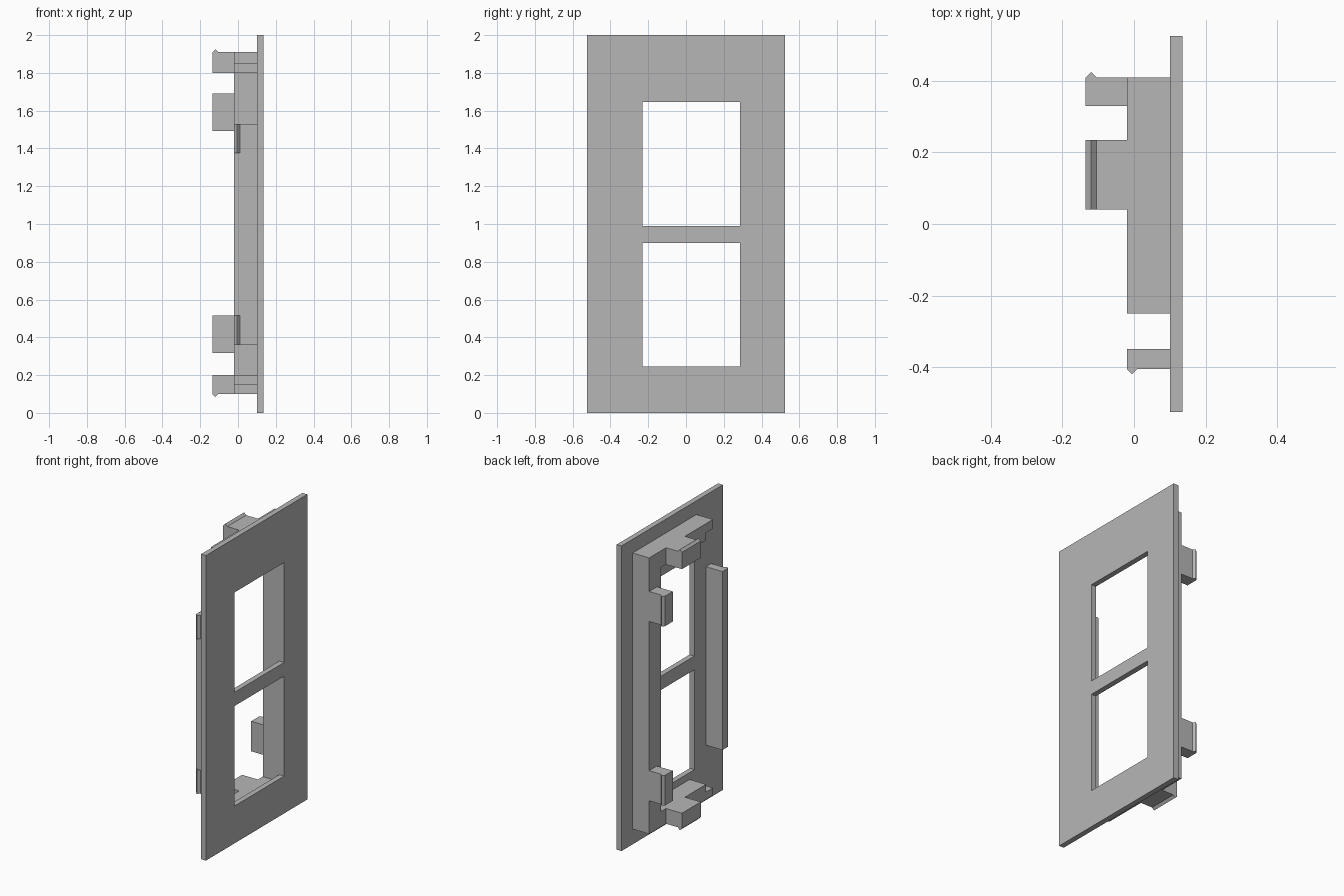
import bpy
import bmesh

cube = bpy.data.objects.get("Cube")
if cube:
    bpy.data.objects.remove(cube, do_unlink=True)

grey = bpy.data.materials.new("plain grey")
grey.use_nodes = True
grey.diffuse_color = (0.47, 0.47, 0.47, 1)
grey.node_tree.nodes["Principled BSDF"].inputs["Base Color"].default_value = grey.diffuse_color


def finish(name, bm):
    bmesh.ops.recalc_face_normals(bm, faces=bm.faces)
    mesh = bpy.data.meshes.new(name)
    bm.to_mesh(mesh)
    bm.free()
    mesh.materials.append(grey)
    obj = bpy.data.objects.new(name, mesh)
    bpy.context.collection.objects.link(obj)
    return obj


def extrude(bm, faces, axis, distance):
    """Give flat faces a thickness along one axis."""
    offset = [0, 0, 0]
    offset[axis] = distance
    geom = bmesh.ops.extrude_face_region(bm, geom=faces, use_keep_orig=True)["geom"]
    verts = [g for g in geom if isinstance(g, bmesh.types.BMVert)]
    bmesh.ops.translate(bm, verts=verts, vec=offset)


def prism(name, profile, axis, lo, hi):
    """Extrude a 2D profile along an axis; its coordinates keep x, y, z order."""
    bm = bmesh.new()
    verts = []
    for point in profile:
        co = list(point)
        co.insert(axis, lo)
        verts.append(bm.verts.new(co))
    extrude(bm, [bm.faces.new(verts)], axis, hi - lo)
    return finish(name, bm)


def hooked(x0, x1, inner, outer, bump=0.015):
    """Rectangle with a small snap ridge at the x0 end of its outer edge."""
    tip = outer + (bump if outer > inner else -bump)
    return [(x0, inner), (x0, outer), (x0 + bump, tip),
            (x0 + 2 * bump, outer), (x1, outer), (x1, inner)]


TIP, RIM, BACK, FACE = -0.135, -0.02, 0.10, 0.135

# Cover plate: a grid of cells with the two window cells left open
ys = [-0.525, -0.23, 0.285, 0.525]
zs = [0, 0.245, 0.90, 0.99, 1.645, 2]
bm = bmesh.new()
grid = [[bm.verts.new((BACK, y, z)) for z in zs] for y in ys]
cells = []
for i in range(len(ys) - 1):
    for j in range(len(zs) - 1):
        if i == 1 and j in (1, 3):
            continue
        cells.append(bm.faces.new((grid[i][j], grid[i + 1][j],
                                   grid[i + 1][j + 1], grid[i][j + 1])))
extrude(bm, cells, 0, FACE - BACK)
finish("cover_plate", bm)

# C-shaped rim behind the plate, with stepped rail ends
rim = [(0.41, 0.10), (0.41, 1.91), (-0.25, 1.91), (-0.25, 1.85),
       (-0.18, 1.85), (-0.18, 1.80), (0.285, 1.80), (0.285, 0.20),
       (-0.18, 0.20), (-0.18, 0.15), (-0.25, 0.15), (-0.25, 0.10)]
prism("rim", rim, 0, RIM, BACK)

# Snap latches on the top and bottom rails
for name, inner, outer in (("top_latch", 1.80, 1.91), ("bottom_latch", 0.20, 0.10)):
    prism(name, hooked(TIP, RIM, inner, outer), 1, 0.04, 0.235)

# Snap latches on the upright
for name, lo in (("upper_side_latch", 1.493), ("lower_side_latch", 0.318)):
    prism(name, hooked(TIP, RIM, 0.33, 0.41), 2, lo, lo + 0.197)

# Separate side bar, with a snap ridge at each end
bar = [(RIM, -0.35), (RIM, -0.405), (BACK, -0.405), (BACK, -0.35)]
prism("side_bar", bar, 2, 0.36, 1.53)
ridge = [(RIM, -0.405), (RIM + 0.015, -0.42), (RIM + 0.03, -0.405)]
for name, lo in (("upper_bar_ridge", 1.375), ("lower_bar_ridge", 0.36)):
    prism(name, ridge, 2, lo, lo + 0.155)
